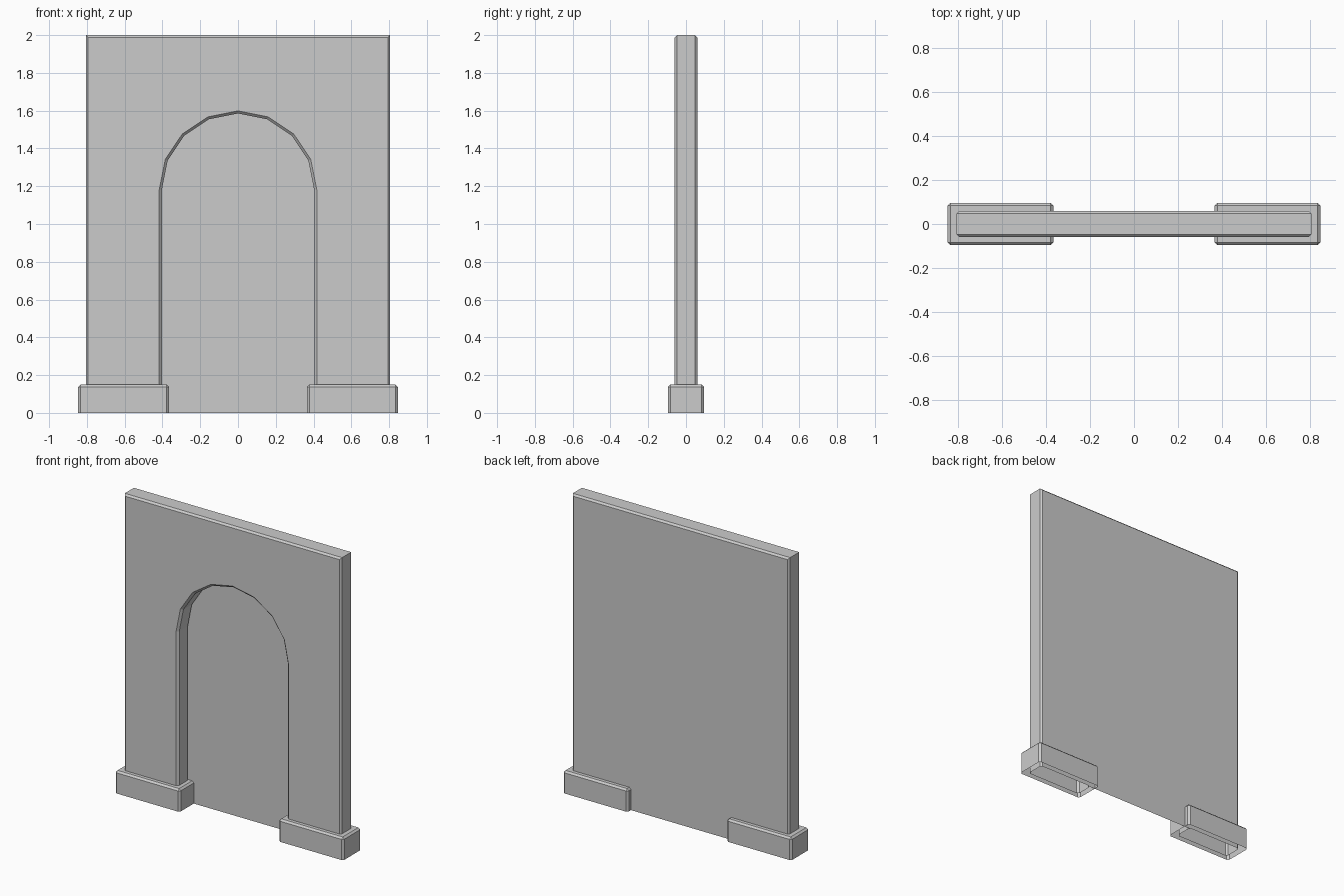
import bpy, bmesh, math

if "Cube" in bpy.data.objects:
    bpy.data.objects.remove(bpy.data.objects["Cube"])

W, H, T, B = 0.805, 2.0, 0.06, 0.012   # wall half width, height, half depth, bevel


def finish(bm, name):
    bmesh.ops.recalc_face_normals(bm, faces=bm.faces)
    mesh = bpy.data.meshes.new(name)
    bm.to_mesh(mesh)
    bm.free()
    obj = bpy.data.objects.new(name, mesh)
    bpy.context.collection.objects.link(obj)
    return obj


def outer_path(inset):
    x, z = W - inset, H - inset
    return [(-x, 0), (-x, z), (x, z), (x, 0)]


def arch_path(grow):
    r, spring, n = 0.403 + grow, 1.182, 8
    pts = [(-r, 0)]
    for i in range(n + 1):
        a = math.pi * (1 - i / n)
        pts.append((r * math.cos(a), spring + r * math.sin(a)))
    return pts + [(r, 0)]


def loft(bm, rings):
    """Bridge successive open paths, each given as (y, points)."""
    rows = [[bm.verts.new((x, y, z)) for x, z in pts] for y, pts in rings]
    for a, b in zip(rows, rows[1:]):
        for i in range(len(a) - 1):
            bm.faces.new((a[i], a[i + 1], b[i + 1], b[i]))
    return rows


# Wall with a bevelled blind arch, open underneath
bm = bmesh.new()
shell = loft(bm, [(-T, outer_path(B)), (-T + B, outer_path(0)),
                  (T - B, outer_path(0)), (T, outer_path(B))])
reveal = loft(bm, [(-T, arch_path(0.014)), (-T + 0.014, arch_path(0)),
                   (T - 0.017, arch_path(0)), (T - 0.005, arch_path(0.014))])
bm.faces.new(shell[0] + reveal[0][::-1])   # front
bm.faces.new(shell[-1])                    # back
bm.faces.new(reveal[-1])                   # panel closing the arch
finish(bm, "arched_wall")

# Plinth blocks, bevelled above and open underneath
for side, name in ((-1, "left_plinth"), (1, "right_plinth")):
    bm = bmesh.new()
    bmesh.ops.create_cube(bm, size=1)
    for v in bm.verts:
        v.co = (side * 0.606 + v.co.x * 0.48, v.co.y * 0.19, (v.co.z + 0.5) * 0.15)
    edges = [e for e in bm.edges if max(v.co.z for v in e.verts) > 0.01]
    bmesh.ops.bevel(bm, geom=edges, offset=0.012, segments=1,
                    profile=0.5, affect='EDGES')
    bottom = [f for f in bm.faces if all(v.co.z < 0.001 for v in f.verts)]
    bmesh.ops.delete(bm, geom=bottom, context='FACES')
    finish(bm, name)
